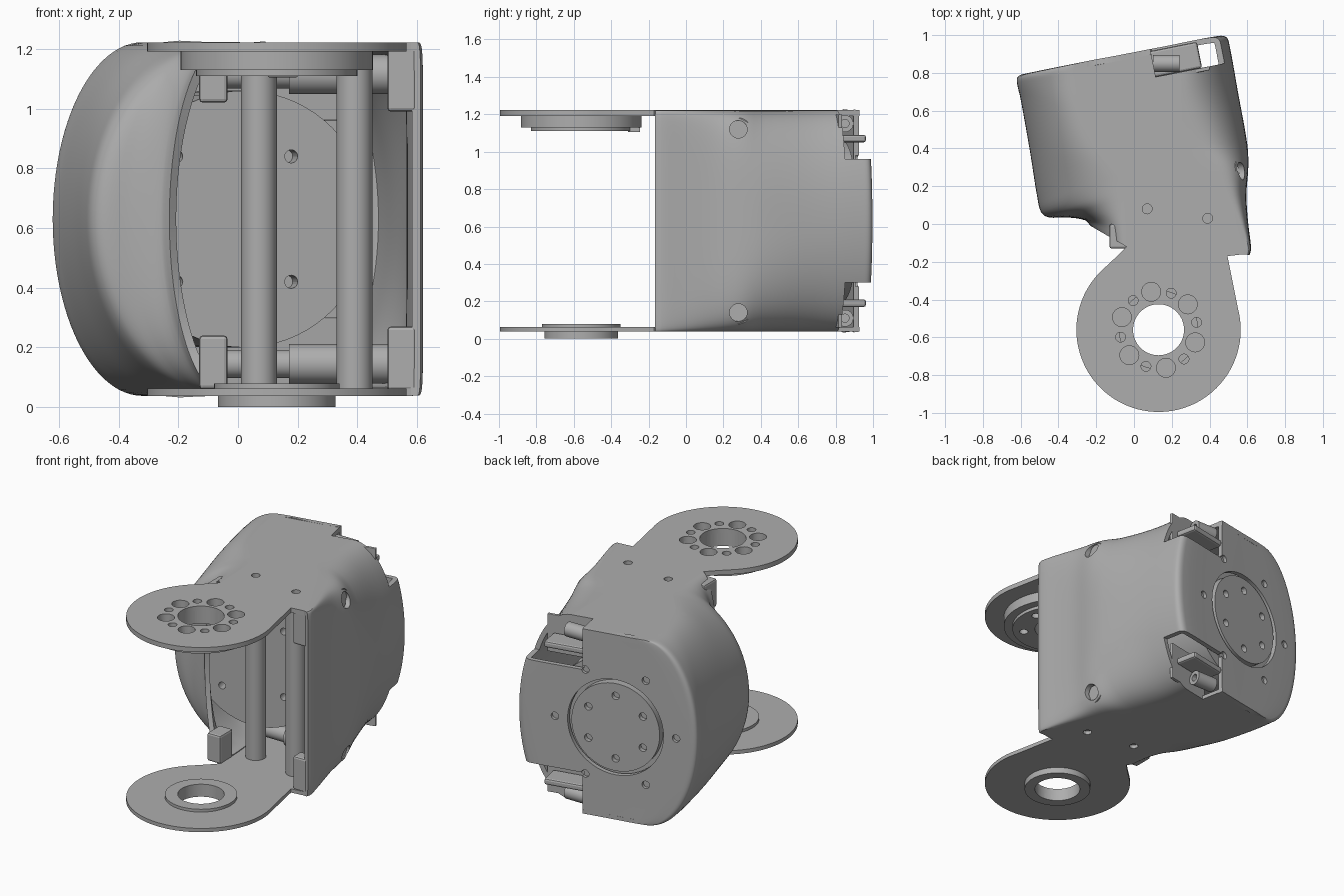
import bpy, bmesh, math
from mathutils import Vector

cube = bpy.data.objects.get("Cube")
if cube:
    bpy.data.objects.remove(cube)

grey = bpy.data.materials.new("machined grey")
grey.use_nodes = True
grey.diffuse_color = (0.42, 0.42, 0.42, 1)
grey.node_tree.nodes["Principled BSDF"].inputs["Base Color"].default_value = grey.diffuse_color

MID, HALF = 0.63, 0.592
X, Z = Vector((1, 0, 0)), Vector((0, 0, 1))
HUB = Vector((0.13, -0.56, 0))
BACK = Vector((-0.12, 0.885, MID))           # centre of the slanted back face
U = Vector((0.981, 0.194, 0))                # along the back face
N = Vector((-0.194, 0.981, 0))               # out of the back face


def finish(bm, name):
    bmesh.ops.recalc_face_normals(bm, faces=bm.faces)
    mesh = bpy.data.meshes.new(name)
    bm.to_mesh(mesh)
    bm.free()
    mesh.materials.append(grey)
    ob = bpy.data.objects.new(name, mesh)
    bpy.context.collection.objects.link(ob)
    return ob


def activate(ob):
    bpy.ops.object.select_all(action='DESELECT')
    ob.select_set(True)
    bpy.context.view_layer.objects.active = ob


def smooth(ob):
    activate(ob)
    bpy.ops.object.shade_smooth_by_angle(angle=math.radians(30))


def add_cyl(bm, start, axis, r, length, seg=32):
    rot = axis.to_track_quat('Z', 'Y').to_matrix().to_4x4()
    rot.translation = start + axis * (length / 2)
    bmesh.ops.create_cone(bm, cap_ends=True, segments=seg, radius1=r, radius2=r,
                          depth=length, matrix=rot)


def cyl(name, start, axis, r, length, seg=48):
    bm = bmesh.new()
    add_cyl(bm, start, axis, r, length, seg)
    ob = finish(bm, name)
    smooth(ob)
    return ob


def add_box(bm, lo, hi, origin=Vector(), u=X, v=Vector((0, 1, 0))):
    verts = bmesh.ops.create_cube(bm, size=1)["verts"]
    for p in verts:
        a, b, c = [lo[k] if p.co[k] < 0 else hi[k] for k in range(3)]
        p.co = origin + u * a + v * b + Z * c


def box(name, lo, hi, bevel=0.012, **frame):
    bm = bmesh.new()
    add_box(bm, lo, hi, **frame)
    bmesh.ops.bevel(bm, geom=bm.edges[:], offset=bevel, segments=2, affect='EDGES', profile=0.5)
    return finish(bm, name)


def cut(ob, fill):
    """Subtract the shapes that fill() adds to a bmesh."""
    bm = bmesh.new()
    fill(bm)
    cutter = finish(bm, "cutter")
    cutter.hide_render = True
    mod = ob.modifiers.new("cut", 'BOOLEAN')
    mod.operation, mod.solver, mod.object = 'DIFFERENCE', 'EXACT', cutter
    activate(ob)
    bpy.ops.object.modifier_apply(modifier=mod.name)
    bpy.data.objects.remove(cutter)
    smooth(ob)


def ring(count, r, offset, u, v):
    for k in range(count):
        a = math.radians(offset + 360 * k / count)
        yield u * (r * math.cos(a)) + v * (r * math.sin(a))


# Housing wall: plan at mid height, plan at the rim, squareness of the bulge
PLAN = [
    (-.23, -.01, -.04, -.12, 2), (-.26, .02, -.045, -.02, 2), (-.36, .035, -.05, .1, 2),
    (-.45, .035, -.06, .18, 2), (-.49, .06, -.08, .24, 2), (-.51, .13, -.11, .28, 2),
    (-.55, .38, -.22, .42, 2), (-.6, .66, -.29, .62, 2), (-.62, .75, -.315, .78, 2),
    (-.615, .78, -.32, .83, 2), (-.58, .795, -.3, .85, 2), (-.2, .87, -.1, .89, 2),
    (.2, .948, .05, .919, 2), (.45, .996, .2, .948, 2), (.49, .988, .235, .94, 2),
    (.505, .95, .25, .9, 2), (.55, .7, .25, .65, 2.2), (.6, .42, .27, .43, 3),
    (.605, .3, .36, .3, 4), (.595, .15, .44, .15, 5), (.605, 0, .52, 0, 7),
    (.62, -.13, .58, -.13, 10), (.612, -.165, .58, -.16, 10)]


def plan_at(t):
    pts = []
    for x0, y0, x1, y1, p in PLAN:
        w = 1 - max(0, 1 - abs(t) ** p) ** (1 / p)
        pts.append(Vector((x0 + (x1 - x0) * w, y0 + (y1 - y0) * w, MID + t * HALF)))
    out = []
    for i in range(len(pts) - 1):
        a, b, c, d = pts[max(i - 1, 0)], pts[i], pts[i + 1], pts[min(i + 2, len(pts) - 1)]
        # limited tangents keep the tight corners clean
        span = (c - b).length
        m0, m1 = (c - a).normalized() * span, (d - b).normalized() * span
        for k in range(4):
            s = k / 4
            out.append(b * (2*s**3 - 3*s*s + 1) + m0 * (s**3 - 2*s*s + s)
                       + c * (3*s*s - 2*s**3) + m1 * (s**3 - s*s))
    return out + [pts[-1]]


bm = bmesh.new()
STEPS = 48
rows = [[bm.verts.new(p) for p in plan_at(math.sin(math.pi * (j / STEPS - 0.5)))]
        for j in range(STEPS + 1)]
for lo, hi in zip(rows, rows[1:]):
    for i in range(len(lo) - 1):
        bm.faces.new((lo[i], hi[i], hi[i + 1], lo[i + 1]))
shell = finish(bm, "housing_shell")
# make the wall normals point outward at the back before thickening
back_face = max(shell.data.polygons, key=lambda f: f.center.y)
if back_face.normal.y < 0:
    shell.data.flip_normals()
thick = shell.modifiers.new("wall", 'SOLIDIFY')
thick.thickness, thick.offset = 0.03, -1
activate(shell)
bpy.ops.object.modifier_apply(modifier=thick.name)


def pockets(bm):
    for s in (-1, 1):
        lo, hi = sorted((s * 0.33, s * 0.8))
        add_box(bm, (0.21, -0.15, lo), (0.9, 0.2, hi), BACK, U, N)


def shell_cuts(bm):
    add_cyl(bm, BACK - N * 0.1, N, 0.305, 0.2, 64)
    for p in ring(6, 0.385, 0, U, Z):
        add_cyl(bm, BACK + p - N * 0.02, N, 0.024, 0.1, 20)
    for z in (0.14, 1.12):
        add_cyl(bm, Vector((0.4, 0.28, z)), X, 0.047, 0.4)


cut(shell, shell_cuts)
cut(shell, pockets)

# Plates with round hub ends
rim = [(p.x, p.y) for p in plan_at(1)]
arc = [math.radians(15 - 240 * k / 72) for k in range(73)]
outline = [(HUB.x + 0.435 * math.cos(a), HUB.y + 0.435 * math.sin(a)) for a in arc]
outline += [(-0.1, -0.18), (-0.06, -0.14)] + rim + [(0.495, -0.17)]
RODS = [Vector((0.07, 0.08, 0)), Vector((0.39, 0.03, 0))]
Y = Vector((0, 1, 0))


def hub_bolts(bm):
    add_cyl(bm, HUB - Z, Z, 0.135, 3, 64)
    for p in ring(6, 0.205, 41, X, Y):
        add_cyl(bm, HUB + p + Z * 1.17, Z, 0.05, 0.2, 24)
    for p in ring(6, 0.205, 11, X, Y):
        add_cyl(bm, HUB + p + Z, Z, 0.026, 0.4, 20)


def hub_bore(bm):
    add_cyl(bm, HUB - Z, Z, 0.135, 3, 64)


def rod_screws(bm):
    for p in RODS:
        add_cyl(bm, p - Z, Z, 0.026, 3, 20)


for name, z0, z1, bore in (("top_plate", 1.192, 1.222, hub_bolts),
                           ("bottom_plate", 0.038, 0.062, hub_bore)):
    bm = bmesh.new()
    face = bm.faces.new([bm.verts.new((x, y, z0)) for x, y in outline])
    top = bmesh.ops.extrude_face_region(bm, geom=[face])["geom"]
    bmesh.ops.translate(bm, vec=(0, 0, z1 - z0),
                        verts=[v for v in top if isinstance(v, bmesh.types.BMVert)])
    plate = finish(bm, name)
    for shapes in (bore, rod_screws, pockets):
        cut(plate, shapes)

# Bearing rings on the hubs
for name, r, z0, z1, bore in (("top_flange", 0.322, 1.13, 1.192, hub_bolts),
                              ("top_flange_step", 0.27, 1.11, 1.13, hub_bolts),
                              ("bottom_collar", 0.21, 0.062, 0.08, hub_bore),
                              ("bottom_bearing", 0.197, 0, 0.038, hub_bore)):
    cut(cyl(name, HUB + Z * z0, Z, r, z1 - z0, 72), bore)
box("flange_key", (0.1, -0.31, 1.105), (0.2, -0.245, 1.135), 0.004)

# Standoff rods and cross bosses
for p, name in zip(RODS, ("inner_rod", "outer_rod")):
    cyl(name, p + Z * 0.06, Z, 0.06, 1.135)
for z, side in ((0.145, "lower"), (1.115, "upper")):
    y = Vector((0, 0.28, z))
    cyl(side + "_boss", y + X * 0.17, X, 0.066, 0.37)
    cyl(side + "_pin", y - X * 0.08, X, 0.047, 0.26)

# Round actuator and its output disc
motor = cyl("actuator_body", BACK - N * 0.72, N, 0.43, 0.67, 72)
cut(motor, lambda bm: [add_cyl(bm, Vector((x, 0.05, z)), N, 0.022, 0.25, 20)
                       for x in (-0.19, 0.21) for z in (0.42, 0.84)])
disc = cyl("output_disc", BACK - N * 0.06, N, 0.28, 0.06, 72)
cut(disc, lambda bm: [add_cyl(bm, BACK + p - N * 0.03, N, 0.024, 0.1, 20)
                      for p in ring(6, 0.2, 30, U, Z)])

# Front edge lips, pocket walls and tabs, mirrored about mid height
for s, side in ((-1, "lower"), (1, "upper")):
    def span(a, b):
        return sorted((s * a, s * b))
    a, b = span(0.36, 0.575)
    box(side + "_wall_lip", (0.5, -0.16, MID + a), (0.6, -0.08, MID + b))
    a, b = span(0.39, 0.57)
    box(side + "_opening_tab", (-0.13, -0.13, MID + a), (-0.035, 0, MID + b))
    a, b = span(0.33, 0.57)
    box(side + "_pocket_wall", (0.19, -0.17, a), (0.5, -0.15, b), 0.004, origin=BACK, u=U, v=N)
    a, b = span(0.42, 0.46)
    box(side + "_pocket_tab", (0.2, -0.15, a), (0.46, -0.01, b), 0.012, origin=BACK, u=U, v=N)
    screw = cyl(side + "_pocket_boss", Vector((0.1, 0.85, MID + s * 0.52)), X, 0.045, 0.14)
    cut(screw, lambda bm: add_cyl(bm, Vector((0.2, 0.85, MID + s * 0.52)), X, 0.022, 0.1, 20))
